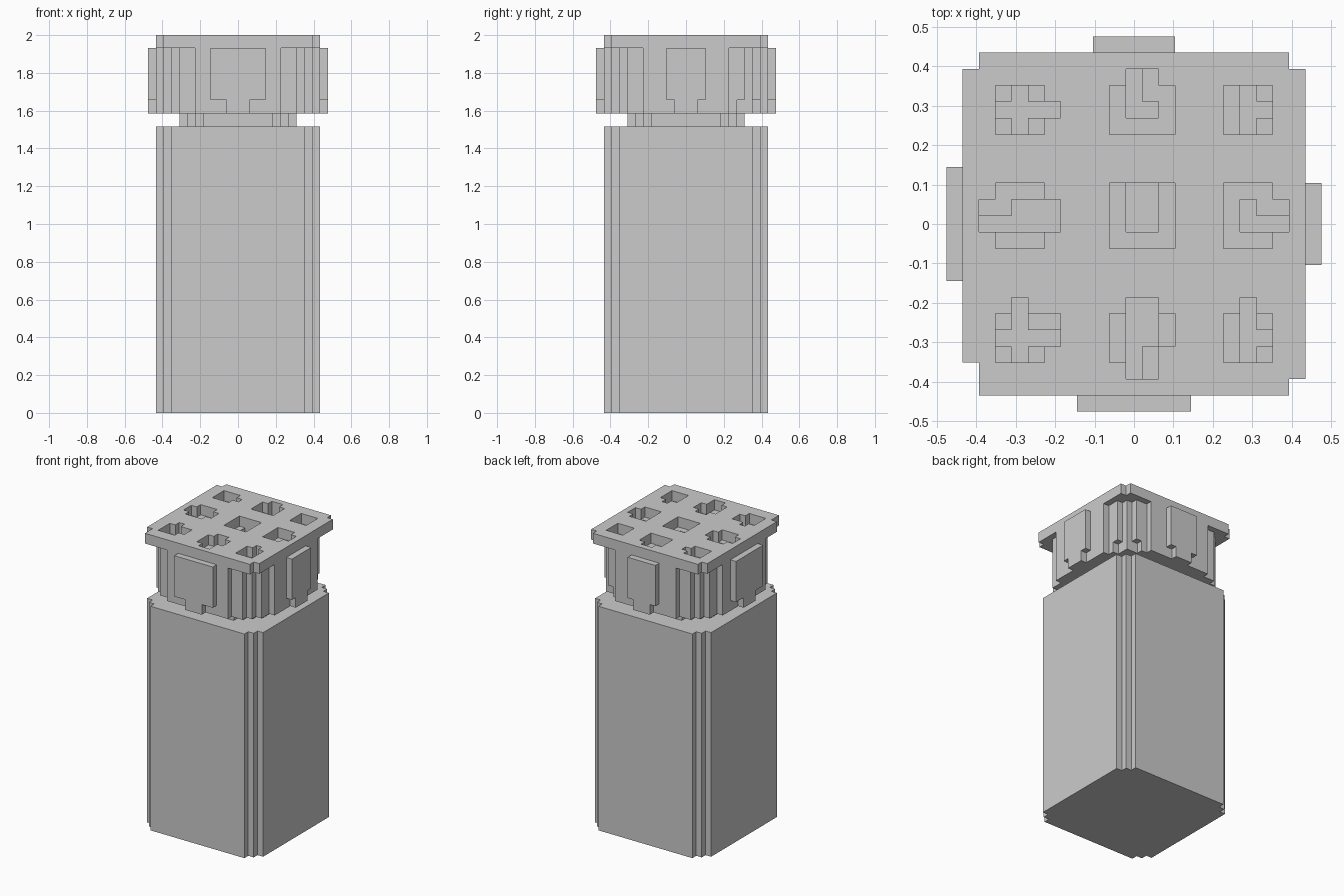
import bpy, bmesh
from math import cos, sin, pi

if "Cube" in bpy.data.objects:
    bpy.data.objects.remove(bpy.data.objects["Cube"])

H = 2 / 29       # layer height
V = 0.6 * H      # horizontal step


def finish(name, bm):
    bmesh.ops.recalc_face_normals(bm, faces=bm.faces)
    mesh = bpy.data.meshes.new(name)
    bm.to_mesh(mesh)
    bm.free()
    ob = bpy.data.objects.new(name, mesh)
    bpy.context.collection.objects.link(ob)
    return ob


def extrude(bm, faces, vec):
    new = bmesh.ops.extrude_face_region(bm, geom=faces, use_keep_orig=True)
    bmesh.ops.translate(bm, vec=vec, verts=[v for v in new['geom'] if isinstance(v, bmesh.types.BMVert)])


def turn(x, y, k):
    c, s = round(cos(k * pi / 2)), round(sin(k * pi / 2))
    return x * c - y * s, x * s + y * c


def prism(name, corners, z0, z1):
    """Square column whose four stepped corners run counter-clockwise from +x +y."""
    bm = bmesh.new()
    pts = [turn(x, y, k) for k, steps in enumerate(corners) for x, y in steps]
    face = bm.faces.new([bm.verts.new((x * V, y * V, z0 * H)) for x, y in pts])
    extrude(bm, [face], (0, 0, (z1 - z0) * H))
    return finish(name, bm)


def cell_cutter(cells, z0, z1):
    bm = bmesh.new()
    verts, faces = {}, []
    for x, y in sorted(cells):
        ring = [(x - .5, y - .5), (x + .5, y - .5), (x + .5, y + .5), (x - .5, y + .5)]
        for p in ring:
            if p not in verts:
                verts[p] = bm.verts.new((p[0] * V, p[1] * V, z0 * H))
        faces.append(bm.faces.new([verts[p] for p in ring]))
    extrude(bm, faces, (0, 0, (z1 - z0) * H))
    ob = finish("hole_cutter", bm)
    ob.hide_render = True
    return ob


def cut(ob, cutter):
    mod = ob.modifiers.new("holes", 'BOOLEAN')
    mod.operation, mod.solver, mod.object = 'DIFFERENCE', 'EXACT', cutter
    bpy.context.view_layer.objects.active = ob
    bpy.ops.object.modifier_apply(modifier=mod.name)
    bpy.data.objects.remove(cutter)


def panel(name, half, side):
    """Raised T-shaped plaque on one side of the cap."""
    bm = bmesh.new()
    shape = [(-1.5, 23), (1.5, 23), (1.5, 24), (half, 24),
             (half, 28), (-half, 28), (-half, 24), (-1.5, 24)]
    ring = []
    for u, z in shape:
        x, y = turn(10.5, u, side)
        ring.append(bm.verts.new((x * V, y * V, z * H)))
    dx, dy = turn(V, 0, side)
    extrude(bm, [bm.faces.new(ring)], (dx, dy, 0))
    return finish(name, bm)


# Body and neck
body_step = [(10.5, 8.5), (9.5, 8.5), (9.5, 9.5), (8.5, 9.5), (8.5, 10.5)]
neck_step = [(7.5, 4.5), (6.5, 4.5), (6.5, 5.5), (5.5, 5.5), (5.5, 6.5), (4.5, 6.5), (4.5, 7.5)]
prism("body", [body_step] * 4, 0, 22)
prism("neck", [neck_step] * 4, 22, 23)

# Cap: lower rim (one corner nicked), wall and top plate
wall_step = [(10.5, 5.5), (9.5, 5.5), (9.5, 7.5), (8.5, 7.5), (8.5, 8.5),
             (7.5, 8.5), (7.5, 9.5), (5.5, 9.5), (5.5, 10.5)]
nick_step = [(10.5, 5.5), (9.5, 5.5), (9.5, 6.5), (8.5, 6.5), (8.5, 8.5),
             (6.5, 8.5), (6.5, 9.5), (5.5, 9.5), (5.5, 10.5)]
plate_step = [(10.5, 9.5), (9.5, 9.5), (9.5, 10.5)]
plate_long = [(10.5, 8.5), (9.5, 8.5), (9.5, 10.5)]
prism("cap_rim", [nick_step] + [wall_step] * 3, 23, 24)
wall = prism("cap_wall", [wall_step] * 4, 24, 28)
plate = prism("cap_plate", [plate_step, plate_step, plate_long, plate_step], 28, 29)

# Raised panels on the four sides
for side, (name, half) in enumerate([("right", 2.5), ("back", 2.5), ("left", 3.5), ("front", 3.5)]):
    panel(name + "_panel", half, side)

# Shaker holes: left column, top row, pattern (o = one layer deep, X = two)
holes = [
    (-8, 8, "oXo. XXXX oXo."),
    (-1, 9, ".Xo. oXoo oXXo oooo"),
    (6, 8, "oXo oXX oXo"),
    (-9, 2, ".ooo. ooXXX XXXXX .ooo."),
    (-1, 2, "oXXo oXXo oXXo oooo"),
    (6, 2, "ooo. oXoo oXXX ooo."),
    (-8, -5, ".X.. oXoo XXXX oXo."),
    (-1, -5, ".XX. oXXo oXXo oXo. .Xo."),
    (6, -5, ".X. oXo oXX oXo"),
]
open_cells, deep_cells = set(), set()
for x0, y0, pattern in holes:
    for j, row in enumerate(pattern.split()):
        for i, ch in enumerate(row):
            if ch != '.':
                open_cells.add((x0 + i, y0 - j))
            if ch == 'X':
                deep_cells.add((x0 + i, y0 - j))
cut(plate, cell_cutter(open_cells, 27.5, 29.5))
cut(wall, cell_cutter(deep_cells, 27, 28.5))
